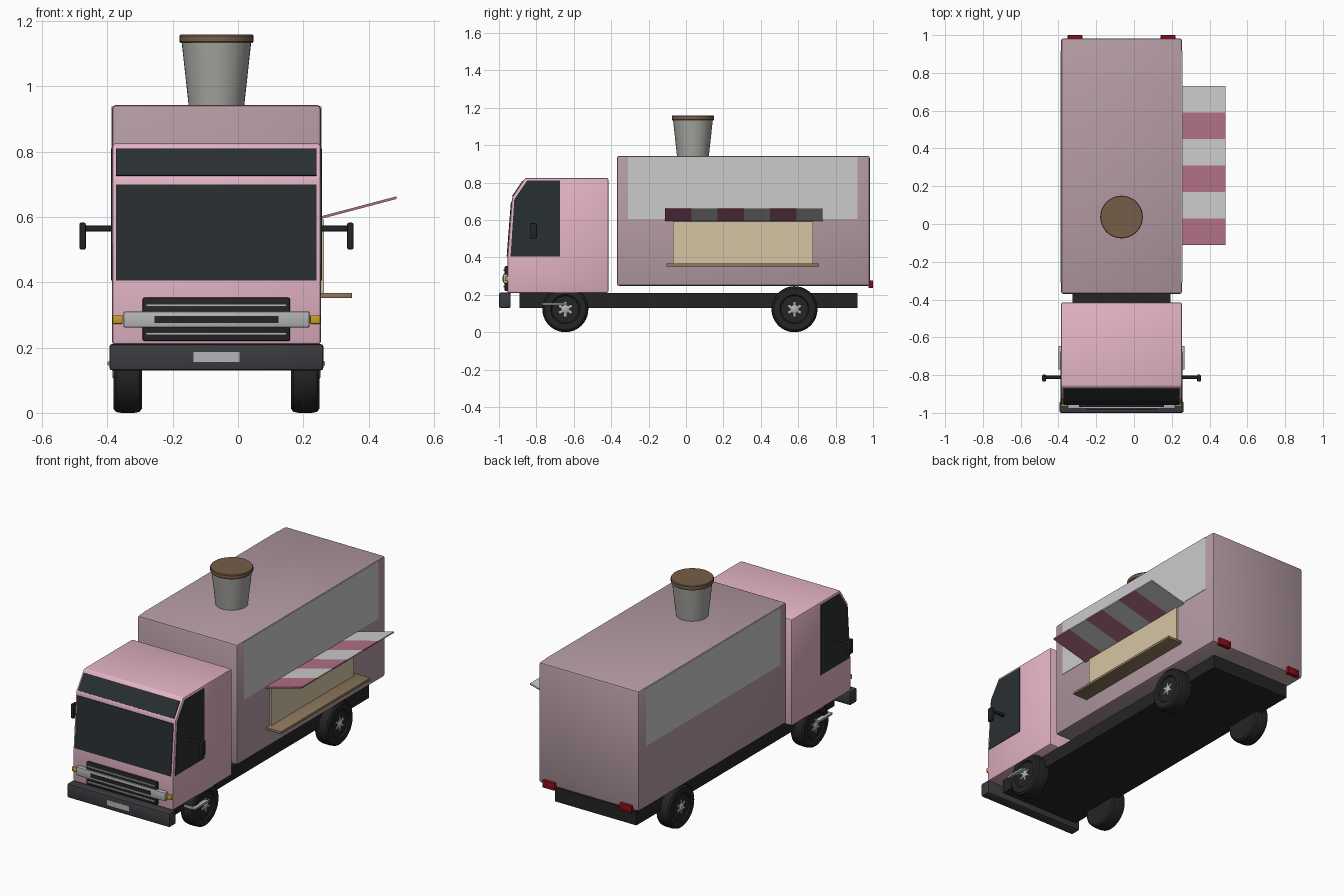
import bpy, bmesh, math
from mathutils import Matrix, Vector

if "Cube" in bpy.data.objects:
    bpy.data.objects.remove(bpy.data.objects["Cube"])

CX = -0.066      # centre line of the truck body
HALF = 0.32      # half width of the body
SIDES = (("left", 1), ("right", -1))
made = []


def material(name, rgb, rough=0.6):
    m = bpy.data.materials.new(name)
    m.use_nodes = True
    m.diffuse_color = (*rgb, 1)
    shader = m.node_tree.nodes["Principled BSDF"]
    shader.inputs["Base Color"].default_value = (*rgb, 1)
    shader.inputs["Roughness"].default_value = rough
    return m


pink = material("cab_pink", (0.78, 0.46, 0.56))
mauve = material("box_mauve", (0.46, 0.33, 0.37))
white = material("panel_white", (0.68, 0.66, 0.67))
stripe_white = material("stripe_white", (0.52, 0.52, 0.52))
stripe_pink = material("stripe_pink", (0.44, 0.16, 0.24))
cream = material("hatch_cream", (0.67, 0.56, 0.37))
wood = material("shelf_wood", (0.27, 0.19, 0.11))
brown = material("lid_brown", (0.18, 0.11, 0.065))
paper = material("cup_grey", (0.38, 0.38, 0.36))
glass = material("dark_glass", (0.022, 0.028, 0.032), 0.3)
black = material("black", (0.018, 0.018, 0.019))
rubber = material("bumper_grey", (0.045, 0.045, 0.052))
chrome = material("chrome", (0.45, 0.46, 0.47), 0.35)
amber = material("amber", (0.6, 0.34, 0.02))
red = material("tail_red", (0.25, 0.004, 0.008))


def finish(name, bm, mat, bevel=0, segments=2):
    if bevel:
        bmesh.ops.bevel(bm, geom=bm.edges[:], offset=bevel, segments=segments,
                        profile=0.5, affect='EDGES')
    bmesh.ops.recalc_face_normals(bm, faces=bm.faces[:])
    mesh = bpy.data.meshes.new(name)
    bm.to_mesh(mesh)
    bm.free()
    mesh.materials.append(mat)
    ob = bpy.data.objects.new(name, mesh)
    bpy.context.collection.objects.link(ob)
    made.append(ob)
    return ob


def box(name, x, y, z, mat, bevel=0):
    """Box given as (low, high) ranges."""
    bm = bmesh.new()
    spans = (x, y, z)
    mid = Vector([(a + b) / 2 for a, b in spans])
    size = Vector([abs(b - a) for a, b in spans])
    bmesh.ops.create_cube(bm, size=1,
                          matrix=Matrix.Translation(mid) @ Matrix.Diagonal((*size, 1)))
    return finish(name, bm, mat, bevel)


def centred(name, half, y, z, mat, bevel=0):
    return box(name, (CX - half, CX + half), y, z, mat, bevel)


def side_box(name, s, near, far, y, z, mat, bevel=0):
    """Box on one side, measured outward from the centre line."""
    return box(name, (CX + s * near, CX + s * far), y, z, mat, bevel)


def prism(name, outline, x, mat, bevel=0):
    """Side outline of (y, z) points stretched across x."""
    bm = bmesh.new()
    face = bm.faces.new([bm.verts.new((x[0], *p)) for p in outline])
    new = bmesh.ops.extrude_face_region(bm, geom=[face])["geom"]
    bmesh.ops.translate(bm, vec=(x[1] - x[0], 0, 0),
                        verts=[v for v in new if isinstance(v, bmesh.types.BMVert)])
    return finish(name, bm, mat, bevel)


def lathe(name, profile, centre, mat, axis='Z', flip=1, steps=40):
    """Turn (radius, height) points around an axis."""
    bm = bmesh.new()
    verts = [bm.verts.new((r, 0, h)) for r, h in profile]
    edges = [bm.edges.new(pair) for pair in zip(verts, verts[1:])]
    bmesh.ops.spin(bm, geom=verts + edges, cent=(0, 0, 0), axis=(0, 0, 1),
                   angle=math.tau, steps=steps)
    bmesh.ops.remove_doubles(bm, verts=bm.verts[:], dist=1e-5)
    turn = Matrix.Rotation(flip * math.pi / 2, 4, 'Y') if axis == 'X' else Matrix()
    bmesh.ops.transform(bm, matrix=Matrix.Translation(centre) @ turn, verts=bm.verts[:])
    return finish(name, bm, mat)


# Main volumes
box("cargo_box", (CX - HALF, CX + HALF), (-0.37, 0.983), (0.248, 0.943), mauve, 0.012)
prism("cab", [(-0.955, 0.21), (-0.955, 0.4), (-0.93, 0.72), (-0.86, 0.825),
              (-0.415, 0.825), (-0.415, 0.21)], (CX - HALF, CX + HALF), pink, 0.009)
centred("chassis", 0.26, (-0.89, 0.918), (0.13, 0.21), black)

# Cab glass
prism("windscreen", [(-0.959, 0.405), (-0.936, 0.7), (-0.92, 0.7), (-0.94, 0.405)],
      (CX - 0.307, CX + 0.307), glass)
prism("visor_glass", [(-0.93, 0.728), (-0.875, 0.81), (-0.86, 0.8), (-0.915, 0.718)],
      (CX - 0.307, CX + 0.307), glass)
for side, s in SIDES:
    prism(f"{side}_cab_window", [(-0.938, 0.405), (-0.918, 0.71), (-0.85, 0.81),
                                 (-0.675, 0.81), (-0.675, 0.405)],
          (CX + s * 0.31, CX + s * 0.323), glass)

# Front bumper, plate and grille
centred("bumper", 0.328, (-1.0, -0.937), (0.13, 0.211), rubber, 0.009)
centred("blank_plate", 0.071, (-1.001, -0.99), (0.156, 0.186), chrome)
centred("grille", 0.226, (-0.97, -0.945), (0.22, 0.353), black, 0.006)
for i, z in enumerate((0.242, 0.33)):
    centred(f"grille_bar_{i + 1}", 0.215, (-0.976, -0.965), (z - 0.004, z + 0.004), chrome)
centred("headlight_bar", 0.285, (-0.978, -0.945), (0.261, 0.311), chrome, 0.006)
centred("headlight_divider", 0.19, (-0.981, -0.97), (0.275, 0.297), black)

# Parts mirrored on both sides
for side, s in SIDES:
    side_box(f"{side}_indicator", s, 0.287, 0.318, (-0.968, -0.945), (0.273, 0.299),
             amber, 0.003)
    side_box(f"{side}_mirror_arm", s, 0.31, 0.41, (-0.82, -0.803), (0.556, 0.574),
             black, 0.004)
    side_box(f"{side}_mirror", s, 0.4, 0.42, (-0.835, -0.797), (0.5, 0.583), black, 0.006)
    side_box(f"{side}_step", s, 0.25, 0.333, (-0.77, -0.645), (0.145, 0.157), chrome, 0.002)
    side_box(f"{side}_white_panel", s, 0.31, 0.322, (-0.31, 0.917), (0.605, 0.938), white)
    side_box(f"{side}_tail_light", s, 0.207, 0.285, (0.975, 1.0), (0.235, 0.277), red, 0.003)

# Wheels with six-spoked hubs
TYRE = [(0, -0.044), (0.11, -0.044), (0.12, -0.036), (0.123, -0.02), (0.123, 0.02),
        (0.12, 0.036), (0.11, 0.044), (0.078, 0.044), (0.072, 0.036), (0, 0.036)]
CAP = [(0.021, 0.03), (0.021, 0.042), (0.015, 0.046), (0, 0.046)]
for end, y in (("front", -0.645), ("rear", 0.58)):
    for side, s in SIDES:
        centre = Vector((CX + s * 0.272, y, 0.123))
        lathe(f"{end}_{side}_tyre", TYRE, centre, black, 'X', s)
        lathe(f"{end}_{side}_hub_cap", CAP, centre, chrome, 'X', s, 20)
        bm = bmesh.new()
        for k in range(3):
            spoke = (Matrix.Translation(centre + Vector((s * 0.037, 0, 0)))
                     @ Matrix.Rotation(k * math.pi / 3, 4, 'X')
                     @ Matrix.Diagonal((0.01, 0.012, 0.076, 1)))
            bmesh.ops.create_cube(bm, size=1, matrix=spoke)
        finish(f"{end}_{side}_hub_spokes", bm, chrome)

# Serving hatch and shelf
side_box("serving_hatch", 1, 0.31, 0.33, (-0.07, 0.68), (0.365, 0.592), cream)
side_box("serving_shelf", 1, 0.31, 0.415, (-0.105, 0.712), (0.352, 0.367), wood, 0.002)

# Striped awning, tilted up and outward
for i in range(6):
    y = -0.112 + i * 0.1405
    bm = bmesh.new()
    face = bm.faces.new([bm.verts.new((x, yy, z)) for x, yy, z in (
        (0.25, y, 0.593), (0.485, y, 0.655), (0.485, y + 0.1405, 0.655),
        (0.25, y + 0.1405, 0.593))])
    new = bmesh.ops.extrude_face_region(bm, geom=[face])["geom"]
    bmesh.ops.translate(bm, vec=(0, 0, 0.008),
                        verts=[v for v in new if isinstance(v, bmesh.types.BMVert)])
    finish(f"awning_stripe_{i + 1}", bm, stripe_white if i % 2 else stripe_pink)

# Roof cup with lid
roof = (CX, 0.037, 0.94)
lathe("roof_cup", [(0, 0), (0.085, 0), (0.107, 0.2), (0, 0.2)], roof, paper)
lathe("cup_lid", [(0, 0.193), (0.11, 0.193), (0.113, 0.197), (0.113, 0.215),
                  (0.11, 0.219), (0, 0.219)], roof, brown)

# Smooth the rounded parts while keeping hard edges
bpy.ops.object.select_all(action='DESELECT')
for ob in made:
    ob.select_set(True)
bpy.context.view_layer.objects.active = made[0]
bpy.ops.object.shade_smooth_by_angle(angle=math.radians(35))
